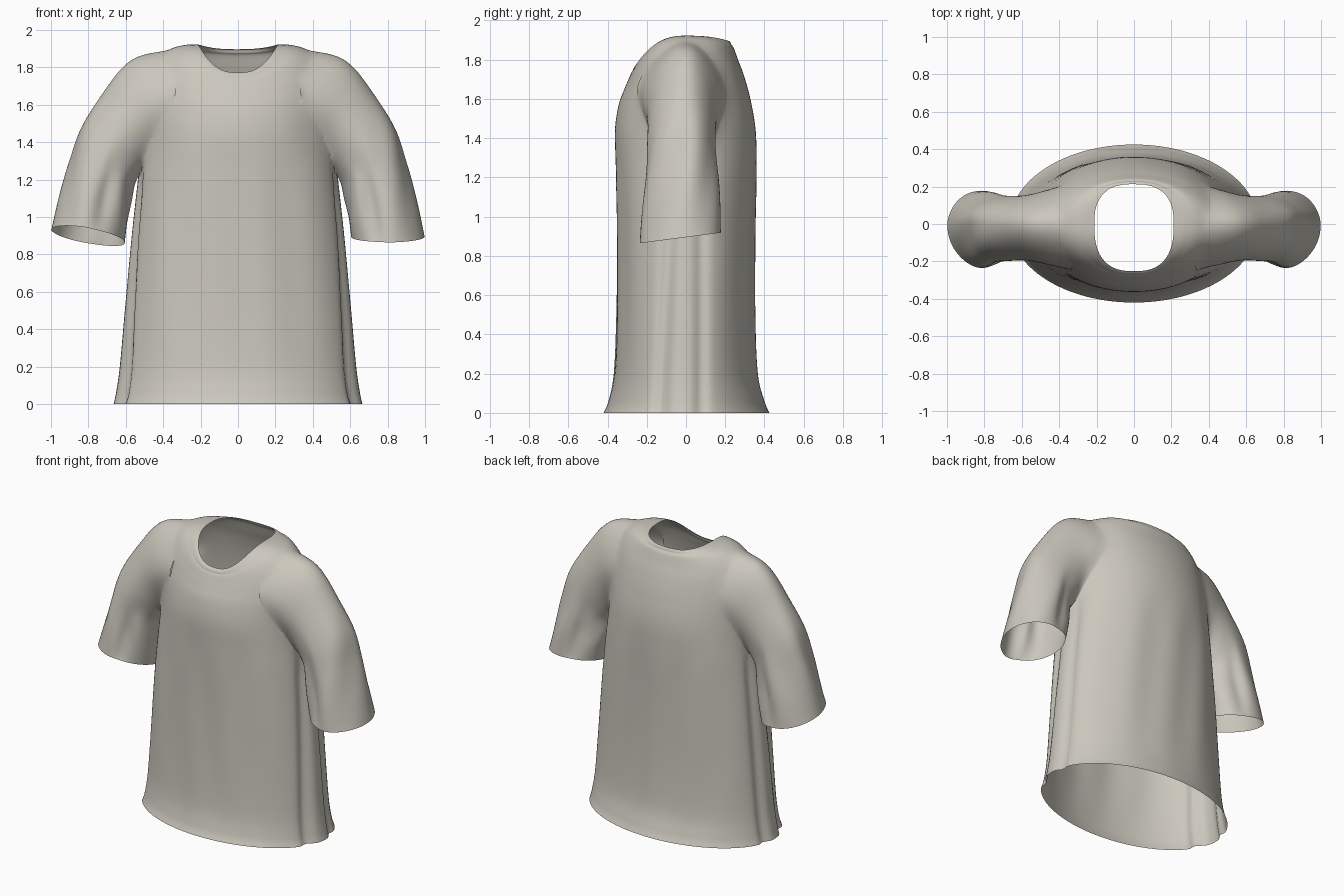
import bpy, bmesh, math
from mathutils import Vector

if "Cube" in bpy.data.objects:
    bpy.data.objects.remove(bpy.data.objects["Cube"])

cloth = bpy.data.materials.new("warm grey cotton")
cloth.diffuse_color = (0.60, 0.575, 0.51, 1)
cloth.use_nodes = True
cloth.node_tree.nodes["Principled BSDF"].inputs["Base Color"].default_value = cloth.diffuse_color
cap_mat = bpy.data.materials.new("opening cap")


def spline(rows, steps):
    """Catmull-Rom interpolation of rows of numbers."""
    out = []
    for i in range(len(rows) - 1):
        p0, p1, p2 = rows[max(i - 1, 0)], rows[i], rows[i + 1]
        p3 = rows[min(i + 2, len(rows) - 1)]
        for s in range(steps):
            t = s / steps
            out.append([0.5 * (2 * b + (c - a) * t + (2 * a - 5 * b + 4 * c - d) * t * t
                               + (3 * b - a - 3 * c + d) * t ** 3)
                        for a, b, c, d in zip(p0, p1, p2, p3)])
    return out + [list(rows[-1])]


def power(v, n):
    return math.copysign(abs(v) ** (2 / n), v)


def bump(v, centre, width):
    return math.exp(-((v - centre) / width) ** 2)


def loft(name, rings):
    """Closed tube; the end caps get material slot 1."""
    bm = bmesh.new()
    loops = [[bm.verts.new(p) for p in ring] for ring in rings]
    n = len(loops[0])
    for a, b in zip(loops, loops[1:]):
        for i in range(n):
            bm.faces.new((a[i], a[(i + 1) % n], b[(i + 1) % n], b[i]))
    for loop in (loops[0], loops[-1]):
        mid = bm.verts.new(sum((v.co for v in loop), Vector()) / n)
        for i in range(n):
            bm.faces.new((loop[i], loop[(i + 1) % n], mid)).material_index = 1
    bmesh.ops.recalc_face_normals(bm, faces=bm.faces)
    me = bpy.data.meshes.new(name)
    bm.to_mesh(me)
    bm.free()
    me.materials.append(cloth)
    me.materials.append(cap_mat)
    ob = bpy.data.objects.new(name, me)
    bpy.context.collection.objects.link(ob)
    return ob


# Torso: z side, z front, z back, half width, front depth, back depth, roundness
torso_rows = [
    (0.00, 0.00, 0.00, .665, .420, .425, 2.0),
    (0.06, 0.06, 0.06, .652, .395, .400, 2.0),
    (0.20, 0.20, 0.20, .632, .368, .365, 2.05),
    (0.50, 0.50, 0.50, .605, .355, .350, 2.1),
    (0.90, 0.90, 0.90, .568, .352, .350, 2.15),
    (1.25, 1.25, 1.25, .530, .358, .358, 2.1),
    (1.45, 1.44, 1.44, .510, .362, .355, 2.05),
    (1.62, 1.57, 1.60, .500, .343, .328, 2.0),
    (1.77, 1.65, 1.72, .470, .314, .295, 2.0),
    (1.86, 1.70, 1.80, .420, .293, .265, 2.05),
    (1.905, 1.73, 1.86, .350, .280, .243, 2.2),
    (1.920, 1.742, 1.877, .280, .272, .230, 2.4),
    (1.922, 1.758, 1.892, .240, .266, .224, 2.5),
    (1.922, 1.772, 1.897, .212, .252, .212, 2.6),
]
SEG = 128
rings = []
for zs, zf, zb, a, f, b, n in spline(torso_rows, 6):
    ring = []
    for i in range(SEG):
        t = 2 * math.pi * i / SEG
        c, s = math.cos(t), math.sin(t)
        x, y = a * power(c, n), (b if s > 0 else f) * power(s, n)
        z = zs * c * c + (zb if s > 0 else zf) * s * s
        # vertical side pleats and faint drape folds below the armpit
        fade = min(1, max(0, (1.4 - z) / 0.3))
        if abs(c) > 0.5:
            x *= 1 - fade * (.05 * bump(y, -.13 + .05 * z, .035) + .035 * bump(y, .075, .03))
        y += fade * .004 * math.sin(22 * x + 2 * z) * abs(s) * min(1, z * 2)
        ring.append((x, y, z))
    rings.append(ring)
shirt = loft("shirt", rings)

# Sleeve: outer x z, inner x z, front depth, back depth
sleeve_rows = [
    (.31, 1.895, .36, 1.42, .25, .215),
    (.48, 1.88, .44, 1.34, .225, .19),
    (.60, 1.825, .49, 1.27, .205, .165),
    (.71, 1.68, .53, 1.22, .20, .155),
    (.84, 1.480, .555, 1.17, .205, .155),
    (.90, 1.29, .572, 1.08, .215, .165),
    (.95, 1.10, .588, .99, .225, .175),
    (.997, 0.90, .605, .89, .235, .18),
]


def sleeve(side, name, tilt, slope):
    rows = spline(sleeve_rows, 8)
    rings = []
    for k, (ox, oz, ix, iz, f, b) in enumerate(rows):
        u = k / (len(rows) - 1)
        end = max(0, u - .6) / .4
        ring = []
        for i in range(64):
            t = 2 * math.pi * i / 64
            c, s = math.cos(t), math.sin(t)
            # soft fabric folds that start at the elbow side and fade at the cuff
            fold = max(0, math.sin(math.pi * min(1, max(0, (u - .45) / .6))))
            r = 1 + .03 * fold * math.sin(5 * t + 9 * u) - .12 * fold * bump(c, -.3, .25) * abs(s)
            m = .5 + .5 * c * r
            x, z = ix + (ox - ix) * m, iz + (oz - iz) * m
            y = (b if s > 0 else f) * s * r * (1 - .28 * max(0, c) * (1 - u))
            z += (tilt * y + slope * c) * end
            ring.append((side * x, y, z))
        rings.append(ring)
    return loft(name, rings)


# Merge the sleeves with the torso into one skin
for side, tilt, slope in ((1, .13, -.005), (-1, -.20, .03)):
    arm = sleeve(side, "sleeve_helper", tilt, slope)
    mod = shirt.modifiers.new("join", 'BOOLEAN')
    mod.operation = 'UNION'
    mod.solver = 'EXACT'
    mod.object = arm
    bpy.context.view_layer.objects.active = shirt
    bpy.ops.object.modifier_apply(modifier=mod.name)
    bpy.data.objects.remove(arm)

# Open the hem, neck and cuffs, then soften the shoulder joins
bm = bmesh.new()
bm.from_mesh(shirt.data)
bmesh.ops.delete(bm, geom=[f for f in bm.faces if f.material_index == 1], context='FACES')
bmesh.ops.remove_doubles(bm, verts=bm.verts, dist=.002)
bmesh.ops.triangulate(bm, faces=[f for f in bm.faces if len(f.verts) > 4])
for k in range(16):
    g = .006 * k
    join = [v for v in bm.verts if .27 + g < abs(v.co.x) < .70 - g
            and v.co.z > 1.22 + g and not v.is_boundary]
    bmesh.ops.smooth_vert(bm, verts=join, factor=.5, use_axis_x=True, use_axis_y=True, use_axis_z=True)
bm.to_mesh(shirt.data)
bm.free()
shirt.data.materials.pop(index=1)
bpy.data.materials.remove(cap_mat)

bpy.ops.object.select_all(action='DESELECT')
shirt.select_set(True)
bpy.context.view_layer.objects.active = shirt
bpy.ops.object.shade_smooth_by_angle(angle=math.radians(60))
